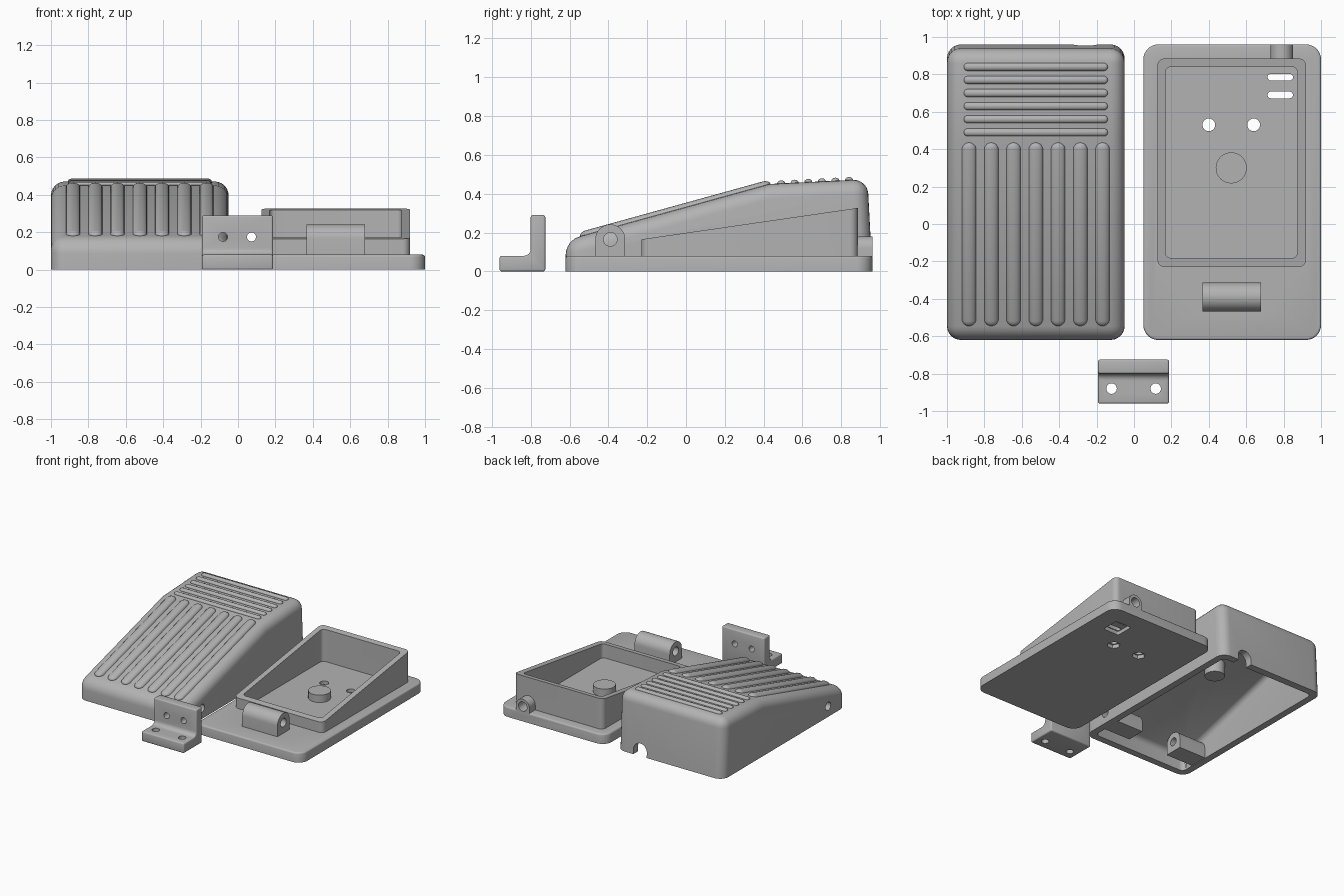
import bpy, bmesh, math
from mathutils import Matrix

if "Cube" in bpy.data.objects:
    bpy.data.objects.remove(bpy.data.objects["Cube"], do_unlink=True)

GREY = (0.45, 0.45, 0.45, 1)
grey = bpy.data.materials.new("grey_plastic")
grey.use_nodes = True
grey.diffuse_color = GREY
grey.node_tree.nodes["Principled BSDF"].inputs["Base Color"].default_value = GREY


def finish(name, bm):
    bmesh.ops.recalc_face_normals(bm, faces=bm.faces)
    mesh = bpy.data.meshes.new(name)
    bm.to_mesh(mesh)
    bm.free()
    mesh.materials.append(grey)
    obj = bpy.data.objects.new(name, mesh)
    bpy.context.collection.objects.link(obj)
    return obj


def bevel(bm, edges, width, segments):
    bmesh.ops.bevel(bm, geom=edges, offset=width, segments=segments,
                    profile=0.5, affect='EDGES', clamp_overlap=True)


def prism_mesh(pts, axis, a, b):
    """Extrude a 2D profile along an axis from a to b."""
    place = {'x': lambda u, v, w: (w, u, v),
             'y': lambda u, v, w: (u, w, v),
             'z': lambda u, v, w: (u, v, w)}[axis]
    bm = bmesh.new()
    lo = [bm.verts.new(place(u, v, a)) for u, v in pts]
    hi = [bm.verts.new(place(u, v, b)) for u, v in pts]
    bm.faces.new(lo)
    bm.faces.new(hi)
    for i in range(len(pts)):
        j = (i + 1) % len(pts)
        bm.faces.new((lo[i], lo[j], hi[j], hi[i]))
    bmesh.ops.recalc_face_normals(bm, faces=bm.faces)
    return bm


def prism(name, pts, axis, a, b):
    return finish(name, prism_mesh(pts, axis, a, b))


def arc(u, v, r, start, end, n):
    angles = [math.radians(start + (end - start) * i / n) for i in range(n + 1)]
    return [(u + r * math.cos(t), v + r * math.sin(t)) for t in angles]


def circle(u, v, r, n=32):
    return arc(u, v, r, 0, 360, n)[:-1]


def arch(u, v, r, bottom):
    return arc(u, v, r, 0, 180, 16) + [(u - r, bottom), (u + r, bottom)]


def slot(u, v, length, width):
    r, h = width / 2, (length - width) / 2
    return arc(u + h, v, r, -90, 90, 8) + arc(u - h, v, r, 90, 270, 8)


def rounded_rect(x0, x1, y0, y1, r):
    return (arc(x1 - r, y1 - r, r, 0, 90, 8) + arc(x0 + r, y1 - r, r, 90, 180, 8)
            + arc(x0 + r, y0 + r, r, 180, 270, 8) + arc(x1 - r, y0 + r, r, 270, 360, 8))


def boolean(obj, others, operation='DIFFERENCE'):
    bpy.context.view_layer.objects.active = obj
    for other in others:
        mod = obj.modifiers.new("cut", 'BOOLEAN')
        mod.operation, mod.solver, mod.object = operation, 'EXACT', other
        bpy.ops.object.modifier_apply(modifier=mod.name)
        bpy.data.objects.remove(other, do_unlink=True)


def wedge(name, pts, x0, x1, width, segments):
    """Pedal-shaped solid, rounded everywhere except at the base and top crease."""
    bm = prism_mesh(pts, 'x', x0, x1)
    base = min(v for u, v in pts)
    edges = []
    for e in bm.edges:
        at_base = all(abs(v.co.z - base) < 1e-4 for v in e.verts)
        if not at_base and e.calc_face_angle() > 0.5:
            edges.append(e)
    bevel(bm, edges, width, segments)
    return finish(name, bm)


def rib(name, length, width, height, centre, turn, tilt):
    """Flattened capsule lying along y, then turned and tilted."""
    bm = bmesh.new()
    bmesh.ops.create_uvsphere(bm, u_segments=16, v_segments=9, radius=width / 2)
    bmesh.ops.rotate(bm, verts=bm.verts, matrix=Matrix.Rotation(math.pi / 2, 3, 'X'))
    shift = (length - width) / 2
    for v in bm.verts:
        v.co.y += math.copysign(shift, v.co.y)
        v.co.z *= 2 * height / width
    bm.transform(Matrix.Translation(centre) @ Matrix.Rotation(tilt, 4, 'X')
                 @ Matrix.Rotation(turn, 4, 'Z'))
    return finish(name, bm)


# Hollow pedal cover
CX, HALF, T = -0.525, 0.475, 0.055
outer = [(-0.62, 0), (-0.62, 0.16), (0.43, 0.45), (0.935, 0.475), (0.96, 0)]
inner = [(-0.62 + T, -0.1), (-0.62 + T, 0.12), (0.43, 0.39), (0.885, 0.415), (0.905, -0.1)]
cover = wedge("pedal_cover", outer, CX - HALF, CX + HALF, 0.075, 6)
boolean(cover, [wedge("cover_cavity", inner, CX - HALF + T, CX + HALF - T, 0.035, 4)])

# Hinge bosses and presser post inside the cover
PIVOT = -0.39
bosses = [prism("hinge_boss", arch(PIVOT, 0.085, 0.075, 0.005), 'x',
                CX + s * 0.18, CX + s * 0.44) for s in (-1, 1)]
post = prism("presser_post", circle(CX, 0.3, 0.075), 'z', 0.27, 0.38)
boolean(cover, bosses + [post], 'UNION')
boolean(cover, [prism("hinge_bore", circle(PIVOT, 0.085, 0.033), 'x', -1.1, 0.02),
                prism("cable_notch", arch(-0.26, 0.04, 0.06, -0.1), 'y', 0.85, 1.05)])

# Grip ribs on the cover
slope = math.atan2(0.29, 1.05)
for i in range(7):
    y = -0.055
    z = 0.16 + (y + 0.62) * math.tan(slope)
    rib("long_rib", 0.98 / math.cos(slope), 0.076, 0.022,
        (CX + (i - 3) * 0.119, y, z), 0, slope)
for i in range(6):
    y = 0.49 + i * 0.07
    rib("cross_rib", 0.77, 0.042, 0.016,
        (CX, y, 0.45 + (y - 0.43) * 0.05), math.pi / 2, 0)

# Base plate
BX = 0.525
bm = prism_mesh(rounded_rect(0.05, 1, -0.62, 0.96, 0.08), 'z', 0, 0.08)
bevel(bm, [e for e in bm.edges if all(v.co.z > 0.07 for v in e.verts)], 0.012, 3)
base = finish("base_plate", bm)

# Sloping tray wall
bm = prism_mesh(rounded_rect(0.125, 0.92, -0.23, 0.885, 0.04), 'z', 0.05, 0.2)
for v in bm.verts:
    if v.co.z > 0.1:
        v.co.z = 0.165 + (v.co.y + 0.23) * 0.145
wall = finish("tray_wall", bm)

# Cable gland and hinge barrel
gland = prism("cable_gland", arch(0.79, 0.12, 0.06, 0.05), 'y', 0.86, 0.96)
barrel = prism("hinge_barrel", arch(PIVOT, 0.165, 0.077, 0.05), 'x', 0.365, 0.68)
boolean(base, [wall, gland, barrel], 'UNION')

# Tray cavity, bores, screw holes and strap slots
cuts = [prism("tray_cavity", rounded_rect(0.168, 0.874, -0.182, 0.84, 0.03), 'z', 0.06, 0.6),
        prism("cable_bore", circle(0.79, 0.12, 0.038), 'y', 0.8, 1.05),
        prism("barrel_bore", circle(PIVOT, 0.165, 0.035), 'x', 0.3, 0.75),
        prism("strap_pocket", rounded_rect(0.71, 0.85, 0.665, 0.81, 0.01), 'z', -0.05, 0.03)]
for x in (0.4, 0.64):
    cuts.append(prism("screw_hole", circle(x, 0.53, 0.034), 'z', -0.05, 0.1))
    cuts.append(prism("nut_recess", circle(x, 0.53, 0.05, 6), 'z', -0.05, 0.03))
for y in (0.69, 0.785):
    cuts.append(prism("strap_slot", slot(0.782, y, 0.136, 0.036), 'z', -0.05, 0.1))
boolean(base, cuts)

# Round switch button in the tray
prism("switch_button", circle(BX - 0.005, 0.3, 0.083), 'z', 0.05, 0.12)

# Angle bracket with inner fillet
profile = [(-0.96, 0), (-0.725, 0), (-0.725, 0.29), (-0.8, 0.29)]
profile += arc(-0.835, 0.115, 0.035, 0, -90, 6) + [(-0.96, 0.08)]
bracket = prism("angle_bracket", profile, 'x', -0.192, 0.187)
bpy.context.view_layer.objects.active = bracket
mod = bracket.modifiers.new("soft_edges", 'BEVEL')
mod.width, mod.segments, mod.limit_method = 0.01, 3, 'ANGLE'
mod.angle_limit = math.radians(60)
bpy.ops.object.modifier_apply(modifier=mod.name)
holes = [prism("wall_hole", circle(x, 0.175, 0.024), 'y', -0.9, -0.6) for x in (-0.08, 0.072)]
holes += [prism("floor_hole", circle(x, -0.88, 0.028), 'z', -0.1, 0.15) for x in (-0.12, 0.116)]
boolean(bracket, holes)

# Smooth rounded surfaces, keep real edges sharp
bpy.ops.object.select_all(action='DESELECT')
for obj in bpy.context.collection.objects:
    if obj.type == 'MESH' and grey.name in obj.data.materials:
        obj.select_set(True)
        bpy.context.view_layer.objects.active = obj
bpy.ops.object.shade_smooth_by_angle(angle=math.radians(35))
